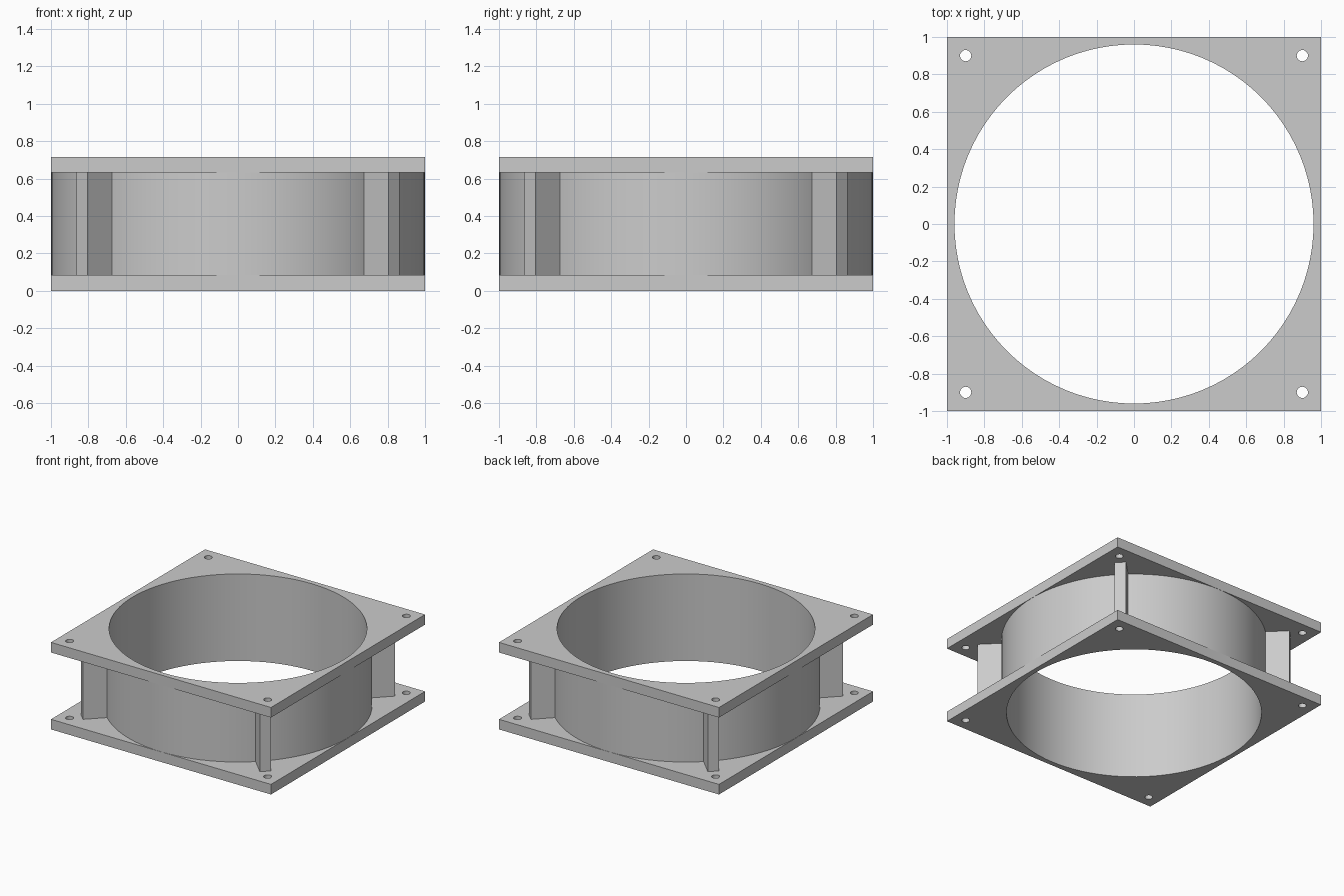
import bpy
import bmesh
from math import cos, sin, pi, radians
from mathutils import Vector, Matrix

cube = bpy.data.objects.get("Cube")
if cube:
    bpy.data.objects.remove(cube, do_unlink=True)

HEIGHT, PLATE = 0.715, 0.083
BORE, RING = 0.96, 0.999
HOLE_POS, HOLE_RADIUS = 0.9, 0.03

grey = bpy.data.materials.new("plain grey")
grey.use_nodes = True
GREY = (0.6, 0.6, 0.6, 1)
grey.diffuse_color = GREY
grey.node_tree.nodes["Principled BSDF"].inputs["Base Color"].default_value = GREY


def circle(radius, sides, x=0, y=0):
    return [(x + radius * cos(2 * pi * i / sides),
             y + radius * sin(2 * pi * i / sides)) for i in range(sides)]


def rectangle(x0, x1, y0, y1):
    return [(x0, y0), (x1, y0), (x1, y1), (x0, y1)]


def extrude_outline(name, loops, z0, z1, turn=0):
    """Fill the area between an outline and its holes, then extrude it up."""
    bm = bmesh.new()
    for loop in loops:
        verts = [bm.verts.new((x, y, z0)) for x, y in loop]
        for a, b in zip(verts, verts[1:] + verts[:1]):
            bm.edges.new((a, b))
    bmesh.ops.triangle_fill(bm, edges=bm.edges[:], use_beauty=True, normal=Vector((0, 0, 1)))
    up = bmesh.ops.extrude_face_region(bm, geom=bm.faces[:])["geom"]
    bmesh.ops.translate(bm, vec=(0, 0, z1 - z0),
                        verts=[v for v in up if isinstance(v, bmesh.types.BMVert)])
    bmesh.ops.rotate(bm, verts=bm.verts, matrix=Matrix.Rotation(turn, 3, "Z"))
    bmesh.ops.recalc_face_normals(bm, faces=bm.faces)
    mesh = bpy.data.meshes.new(name)
    bm.to_mesh(mesh)
    bm.free()
    mesh.materials.append(grey)
    obj = bpy.data.objects.new(name, mesh)
    bpy.context.collection.objects.link(obj)
    return obj


# Square flanges with the bore and four screw holes
bore = circle(BORE, 96)
screw_holes = [circle(HOLE_RADIUS, 24, sx * HOLE_POS, sy * HOLE_POS)
               for sx in (-1, 1) for sy in (-1, 1)]
flange = [rectangle(-1, 1, -1, 1), bore] + screw_holes
parts = [extrude_outline("bottom_flange", flange, 0, PLATE),
         extrude_outline("top_flange", flange, HEIGHT - PLATE, HEIGHT)]

# Round duct between the flanges
parts.append(extrude_outline("duct_ring", [circle(RING, 96), bore], PLATE, HEIGHT - PLATE))

# Diagonal ribs at the corners
corners = ("back_left", "back_right", "front_right", "front_left")
for i, corner in enumerate(corners):
    parts.append(extrude_outline(corner + "_rib", [rectangle(0.98, 1.18, -0.043, 0.043)],
                                 PLATE, HEIGHT - PLATE, pi / 4 + i * pi / 2))

# Smooth the round walls and keep the rims sharp
bpy.ops.object.select_all(action="DESELECT")
for part in parts:
    part.select_set(True)
bpy.context.view_layer.objects.active = parts[0]
bpy.ops.object.shade_smooth_by_angle(angle=radians(30))
